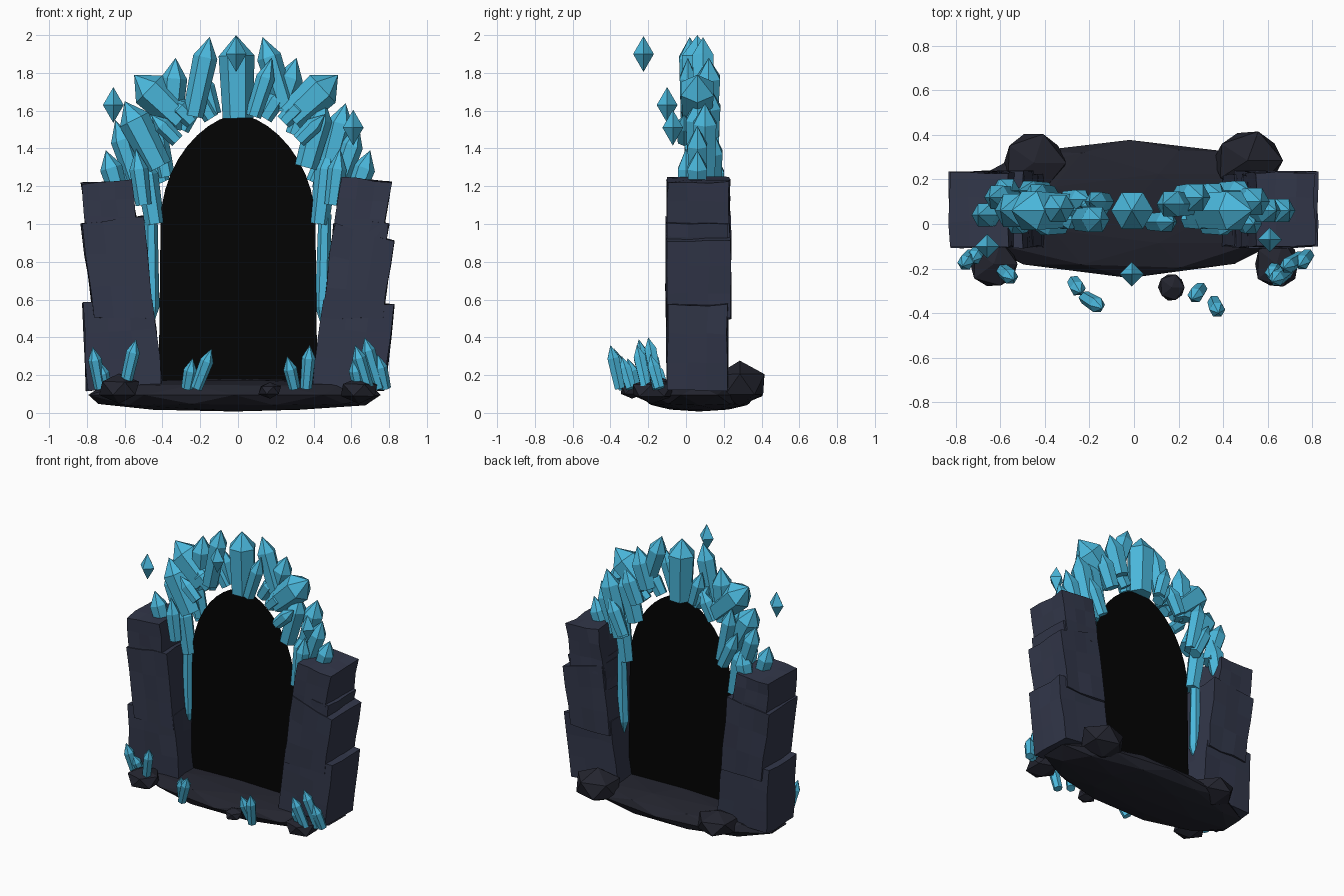
import bpy, bmesh, math, random
from mathutils import Vector
random.seed(4)


def material(name, color):
    m = bpy.data.materials.new(name)
    m.diffuse_color = (*color, 1)
    return m


STONE = material("stone", (0.032, 0.038, 0.068))
ROCK = material("dark_rock", (0.017, 0.018, 0.028))
CRYSTAL = material("crystal", (0.07, 0.48, 0.72))
VOID = material("void", (0.001, 0.001, 0.001))


def finish(bm, name, mat):
    bmesh.ops.recalc_face_normals(bm, faces=bm.faces)
    me = bpy.data.meshes.new(name)
    bm.to_mesh(me)
    bm.free()
    me.materials.append(mat)
    ob = bpy.data.objects.new(name, me)
    bpy.context.collection.objects.link(ob)
    return ob


def rock(name, center, size, sub=1, jitter=0.06, flat=1.0):
    """Rough icosphere; flat < 1 squares off its height profile."""
    bm = bmesh.new()
    bmesh.ops.create_icosphere(bm, subdivisions=sub, radius=1)
    for v in bm.verts:
        v.co.z = math.copysign(abs(v.co.z) ** flat, v.co.z)
        v.co *= 1 + random.uniform(-jitter, jitter)
        v.co = Vector(c + a * s for c, a, s in zip(center, v.co, size))
    return finish(bm, name, ROCK)


def block(name, quad, y0, y1):
    """Chipped stone: a front-view quad extruded in y, subdivided and roughened."""
    bm = bmesh.new()
    f = [bm.verts.new((x, y0, z)) for x, z in quad]
    b = [bm.verts.new((x, y1, z)) for x, z in quad]
    bm.faces.new(f)
    bm.faces.new(b[::-1])
    for i in range(4):
        j = (i + 1) % 4
        bm.faces.new((f[i], b[i], b[j], f[j]))
    bmesh.ops.subdivide_edges(bm, edges=bm.edges[:], cuts=2, use_grid_fill=True)
    for v in bm.verts:
        v.co += Vector(random.uniform(-0.006, 0.006) for _ in range(3))
    return finish(bm, name, STONE)


def crystal(name, base, tip, r, point=0.11):
    """Six-sided prism with a pointed end, running from base to tip."""
    base, tip = Vector(base), Vector(tip)
    axis = tip - base
    length = axis.length
    rot = Vector((0, 0, 1)).rotation_difference(axis)
    rings = [(0, r * 0.85), (length - min(point, length * 0.4), r)]
    bm = bmesh.new()
    loops = []
    for h, rad in rings:
        loops.append([bm.verts.new(base + rot @ Vector((rad * math.cos(a), rad * math.sin(a), h)))
                      for a in (i * math.pi / 3 for i in range(6))])
    apex = bm.verts.new(tip)
    bm.faces.new(loops[0])
    for i in range(6):
        j = (i + 1) % 6
        bm.faces.new((loops[0][i], loops[0][j], loops[1][j], loops[1][i]))
        bm.faces.new((loops[1][i], loops[1][j], apex))
    return finish(bm, name, CRYSTAL)


# base slab and boulders
rock("base_slab", (-0.02, 0.07, 0.095), (0.81, 0.31, 0.088), 2, 0.01, 0.75)
rock("boulder_front_left", (-0.63, -0.18, 0.13), (0.12, 0.12, 0.08))
rock("boulder_back_left", (-0.45, 0.275, 0.13), (0.155, 0.15, 0.09))
rock("boulder_back_right", (0.51, 0.285, 0.15), (0.17, 0.15, 0.12))
rock("boulder_front_right", (0.64, -0.18, 0.12), (0.11, 0.12, 0.07))
rock("pebble_front", (0.17, -0.285, 0.12), (0.066, 0.07, 0.045))

# leaning pillars
block("left_pillar_bottom", [(-0.80, 0.12), (-0.40, 0.14), (-0.455, 0.60), (-0.82, 0.58)], -0.10, 0.22)
block("left_pillar_middle", [(-0.765, 0.50), (-0.445, 0.50), (-0.50, 1.04), (-0.83, 1.0)], -0.105, 0.235)
block("left_pillar_top", [(-0.80, 0.95), (-0.53, 0.95), (-0.565, 1.23), (-0.83, 1.215)], -0.10, 0.23)
block("right_pillar_bottom", [(0.395, 0.14), (0.775, 0.12), (0.825, 0.57), (0.455, 0.60)], -0.10, 0.22)
block("right_pillar_middle", [(0.445, 0.5), (0.765, 0.5), (0.825, 0.91), (0.51, 1.0)], -0.105, 0.235)
block("right_pillar_upper", [(0.48, 0.82), (0.755, 0.80), (0.80, 1.0), (0.52, 1.04)], -0.10, 0.22)
block("right_pillar_top", [(0.50, 0.92), (0.765, 0.92), (0.81, 1.22), (0.55, 1.25)], -0.10, 0.23)

# dark portal sheet with a slightly pointed arch
bm = bmesh.new()
pts = [(-0.42, 0.15), (0.42, 0.15)]
for i in range(21):
    t = math.pi * i / 20
    c = math.cos(t)
    pts.append((0.41 * math.copysign(abs(c) ** 1.2, c), 1.0 + 0.58 * math.sin(t)))
bm.faces.new([bm.verts.new((x, 0.06, z)) for x, z in pts])
finish(bm, "portal", VOID)

# arch crystals: base x, base z, tip x, tip z, radius, y
arch = [
    (0, 1.56, -0.01, 2.0, 0.095, 0.06), (-0.24, 1.57, -0.15, 1.99, 0.065, 0.02),
    (-0.36, 1.50, -0.33, 1.88, 0.07, 0.07), (-0.30, 1.55, -0.55, 1.79, 0.10, 0.06),
    (-0.42, 1.30, -0.60, 1.65, 0.085, 0.06), (-0.54, 1.22, -0.65, 1.55, 0.06, 0.12),
    (-0.63, 1.16, -0.70, 1.39, 0.06, 0.04), (-0.60, 1.12, -0.55, 1.38, 0.06, 0.15),
    (-0.44, 1.00, -0.50, 1.37, 0.06, 0.07), (-0.38, 1.25, -0.46, 1.64, 0.055, 0.13),
    (-0.30, 1.50, -0.20, 1.70, 0.05, 0.11), (-0.13, 1.58, -0.20, 1.82, 0.05, 0.10),
    (0.25, 1.62, 0.13, 1.99, 0.065, 0.09), (0.08, 1.57, 0.18, 1.88, 0.05, 0.01),
    (0.22, 1.60, 0.31, 1.88, 0.07, 0.12), (0.28, 1.56, 0.53, 1.79, 0.10, 0.06),
    (0.36, 1.30, 0.46, 1.66, 0.07, 0.06), (0.45, 1.18, 0.57, 1.64, 0.07, 0.10),
    (0.52, 1.18, 0.64, 1.52, 0.06, 0.06), (0.62, 1.16, 0.70, 1.39, 0.06, 0.06),
    (0.43, 1.00, 0.48, 1.40, 0.06, 0.07), (0.30, 1.47, 0.40, 1.72, 0.06, 0.13),
    (-0.46, 1.05, -0.455, 0.45, 0.04, 0.08), (0.46, 1.05, 0.445, 0.45, 0.04, 0.08),
]
for x0, z0, x1, z1, r, y in arch:
    crystal("arch_crystal", (x0, y, z0), (x1, y, z1), r)

# small filler crystals along the inside of the arch, mirrored
for s in (-1, 1):
    for x0, z0, x1, z1, r, y in [
            (0.32, 1.44, 0.46, 1.58, 0.045, -0.01), (0.24, 1.54, 0.36, 1.66, 0.05, 0.02),
            (0.40, 1.22, 0.52, 1.48, 0.05, 0.15), (0.50, 1.10, 0.54, 1.40, 0.05, 0.00),
            (0.14, 1.56, 0.24, 1.72, 0.05, 0.08)]:
        crystal("filler_crystal", (s * x0, y, z0), (s * x1, y, z1), r)

# ground crystals: base x, tip y, tip x, tip z
ground = [
    (-0.73, -0.19, -0.77, 0.35), (-0.70, -0.17, -0.73, 0.27), (-0.60, -0.25, -0.54, 0.39),
    (-0.27, -0.31, -0.24, 0.29), (-0.22, -0.38, -0.14, 0.34), (0.30, -0.34, 0.26, 0.30),
    (0.36, -0.40, 0.38, 0.36), (0.64, -0.24, 0.61, 0.29), (0.69, -0.26, 0.62, 0.36),
    (0.75, -0.20, 0.67, 0.40), (0.78, -0.19, 0.74, 0.31),
]
for x0, y, x1, z1 in ground:
    crystal("ground_crystal", (x0, y + 0.05, 0.13), (x1, y, z1), 0.036, 0.07)

# floating shards
for x, y, z in [(-0.66, -0.10, 1.63), (0.61, -0.07, 1.51), (-0.01, -0.225, 1.90)]:
    bm = bmesh.new()
    ring = [bm.verts.new((x + 0.055 * math.cos(a), y + 0.055 * math.sin(a), z))
            for a in (math.pi * i / 2 for i in range(4))]
    for dz in (0.095, -0.095):
        tip = bm.verts.new((x, y, z + dz))
        for i in range(4):
            bm.faces.new((ring[i], ring[(i + 1) % 4], tip))
    finish(bm, "floating_shard", CRYSTAL)
